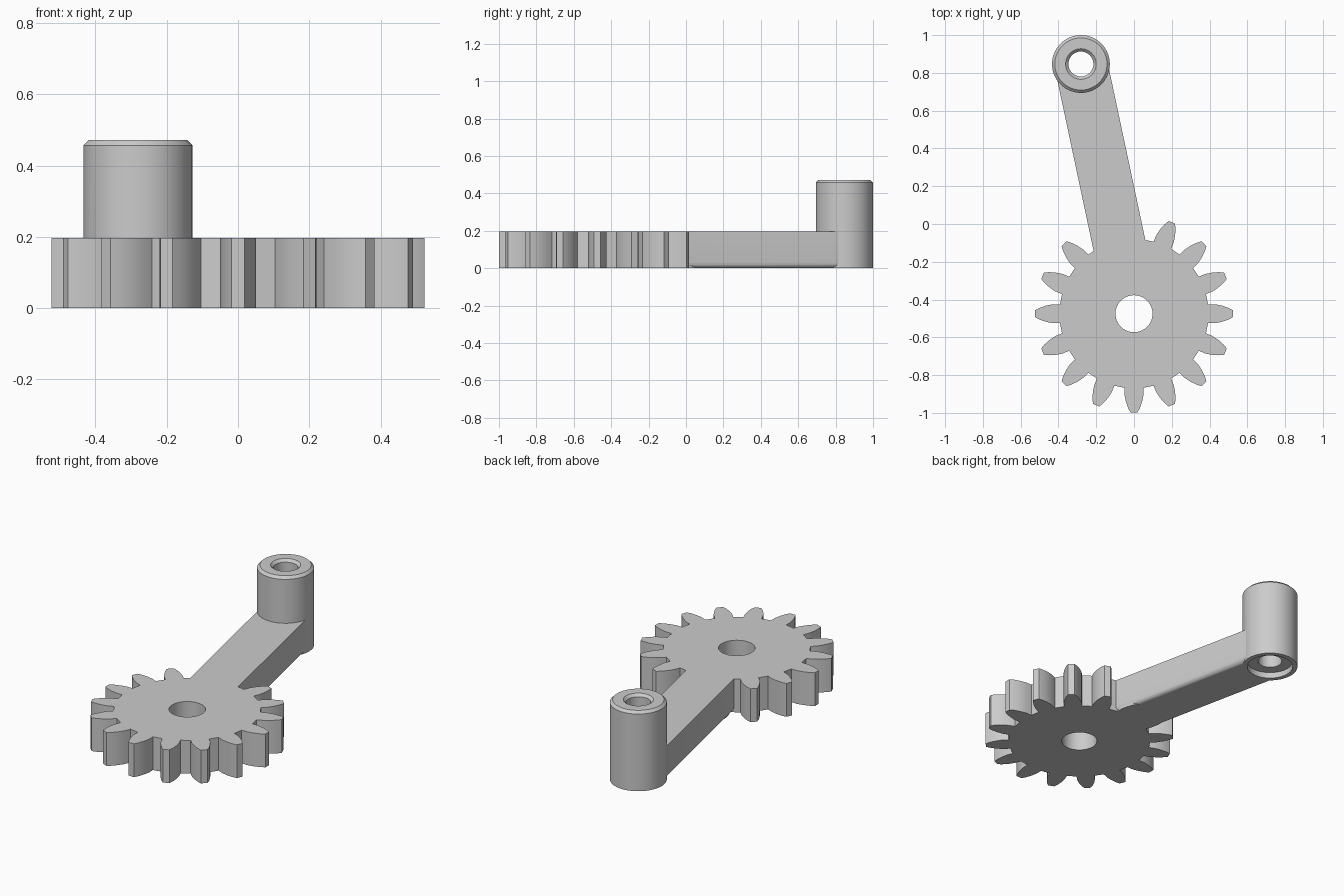
import bpy, bmesh, math
from mathutils import Vector, Matrix

cube = bpy.data.objects.get("Cube")
if cube:
    bpy.data.objects.remove(cube, do_unlink=True)

GEAR = Vector((0, -0.475, 0))
HUB = Vector((-0.281, 0.847, 0))
THICK = 0.197
TEETH = 16

grey = bpy.data.materials.new("light_grey")
grey.use_nodes = True
colour = (0.6, 0.6, 0.6, 1)
grey.diffuse_color = colour
grey.node_tree.nodes["Principled BSDF"].inputs["Base Color"].default_value = colour


def finish(name, bm, place):
    bmesh.ops.recalc_face_normals(bm, faces=bm.faces)
    mesh = bpy.data.meshes.new(name)
    bm.to_mesh(mesh)
    bm.free()
    mesh.transform(place)
    mesh.materials.append(grey)
    obj = bpy.data.objects.new(name, mesh)
    bpy.context.collection.objects.link(obj)
    return obj


def extrude(name, outline, depth, place):
    """Prism from a flat outline, raised along local z."""
    bm = bmesh.new()
    base = bm.faces.new([bm.verts.new((x, y, 0)) for x, y in outline])
    top = bmesh.ops.extrude_face_region(bm, geom=[base])["geom"]
    verts = [v for v in top if isinstance(v, bmesh.types.BMVert)]
    bmesh.ops.translate(bm, verts=verts, vec=(0, 0, depth))
    return finish(name, bm, place)


def lathe(name, profile, centre, sides=64):
    """Closed solid of revolution from (radius, height) pairs."""
    bm = bmesh.new()
    rings = []
    for r, z in profile:
        rings.append([bm.verts.new((r * math.cos(a), r * math.sin(a), z))
                      for a in (math.tau * i / sides for i in range(sides))])
    for low, high in zip(rings, rings[1:]):
        for i in range(sides):
            j = (i + 1) % sides
            bm.faces.new((low[i], low[j], high[j], high[i]))
    bm.faces.new(rings[0])
    bm.faces.new(rings[-1])
    return finish(name, bm, Matrix.Translation(centre))


def combine(body, tool, operation):
    mod = body.modifiers.new(operation.lower(), "BOOLEAN")
    mod.operation = operation
    mod.solver = "EXACT"
    mod.object = tool
    bpy.ops.object.select_all(action="DESELECT")
    bpy.context.view_layer.objects.active = body
    body.select_set(True)
    bpy.ops.object.modifier_apply(modifier=mod.name)
    bpy.data.objects.remove(tool, do_unlink=True)


# Gear disc with leaf-shaped teeth: (radius, half width) up one flank
flank = [(0.392, 0.05), (0.43, 0.05), (0.465, 0.043), (0.5, 0.031), (0.524, 0.018)]
tooth = [(r, -w) for r, w in flank] + [(r, w) for r, w in reversed(flank)]
outline = []
for i in range(TEETH):
    turn = Matrix.Rotation(math.tau * i / TEETH, 2)
    outline += [turn @ Vector(p) for p in tooth]
body = extrude("gear_with_crank_arm", outline, THICK, Matrix.Translation(GEAR))

# Arm: cross-section with rounded lower edges, swept from the gear to the hub
half, fillet = 0.14, 0.03
right_edge = [(half - fillet + fillet * math.sin(a), fillet - fillet * math.cos(a))
              for a in (math.pi / 2 * i / 6 for i in range(7))]
section = right_edge + [(half, THICK), (-half, THICK)]
section += [(-x, z) for x, z in reversed(right_edge)]
along = (HUB - GEAR).normalized()
start = GEAR + along * 0.2
up = Vector((0, 0, 1))
axes = Matrix((up.cross(along), up, along)).transposed().to_4x4()
arm = extrude("arm", section, (HUB - start).length, Matrix.Translation(start) @ axes)
combine(body, arm, "UNION")

# Handle hub with a chamfered top rim
hub = lathe("hub", [(0.153, 0), (0.153, 0.457), (0.138, 0.472)], HUB)
combine(body, hub, "UNION")

# Shaft hole, then the stepped and countersunk hub bore
shaft = lathe("shaft_cutter", [(0.098, -0.1), (0.098, 0.4)], GEAR)
combine(body, shaft, "DIFFERENCE")
bore = lathe("bore_cutter", [(0.127, -0.1), (0.127, 0.035), (0.066, 0.035),
                             (0.066, 0.457), (0.101, 0.492)], HUB)
combine(body, bore, "DIFFERENCE")

bpy.ops.object.shade_smooth_by_angle(angle=math.radians(25))
